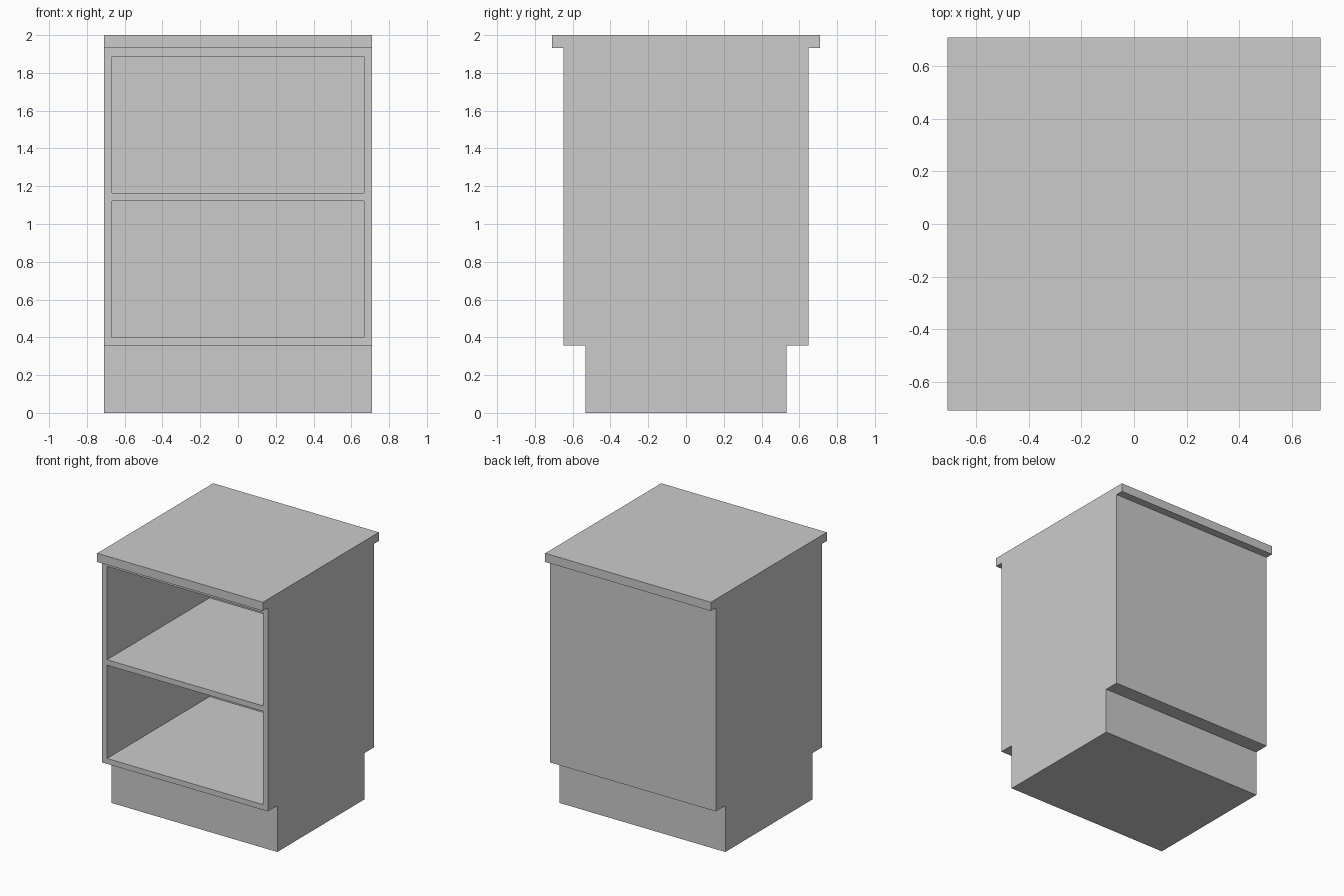
import bpy
import bmesh
from mathutils import Vector

if "Cube" in bpy.data.objects:
    bpy.data.objects.remove(bpy.data.objects["Cube"])

W, D = 0.709, 0.648          # half width, half carcass depth
T = 0.042                    # panel thickness
Z0, Z1 = 0.358, 1.933        # carcass bottom and top


def box_mesh(lo, hi):
    bm = bmesh.new()
    bmesh.ops.create_cube(bm, size=1)
    lo, hi = Vector(lo), Vector(hi)
    for v in bm.verts:
        v.co = [(lo[i] + hi[i]) / 2 + v.co[i] * (hi[i] - lo[i]) for i in range(3)]
    return bm


def finish(name, bm):
    bmesh.ops.recalc_face_normals(bm, faces=bm.faces)
    mesh = bpy.data.meshes.new(name)
    bm.to_mesh(mesh)
    bm.free()
    ob = bpy.data.objects.new(name, mesh)
    bpy.context.collection.objects.link(ob)
    return ob


# Plinth set back at front and rear
finish("plinth", box_mesh((-W, -0.532, 0), (W, 0.532, Z0)))

# Worktop overhanging front and rear
finish("worktop", box_mesh((-W, -W, Z1), (W, W, 2.0)))

# Carcass: front face inset for the panel rims, then pushed in to the back panel
bm = box_mesh((-W, -D, Z0), (W, D, Z1))
front = min(bm.faces, key=lambda f: f.calc_center_median().y)
bmesh.ops.inset_region(bm, faces=[front], thickness=T, use_even_offset=True)
for v in front.verts:
    if v.co.z > 1:
        v.co.z = 1.886
pushed = bmesh.ops.extrude_discrete_faces(bm, faces=[front])["faces"][0]
for v in pushed.verts:
    v.co.y = D - T
finish("carcass", bm)

# Middle shelf, flush with the front edge
finish("shelf", box_mesh((-W + T, -D, 1.122), (W - T, D - T, 1.164)))
